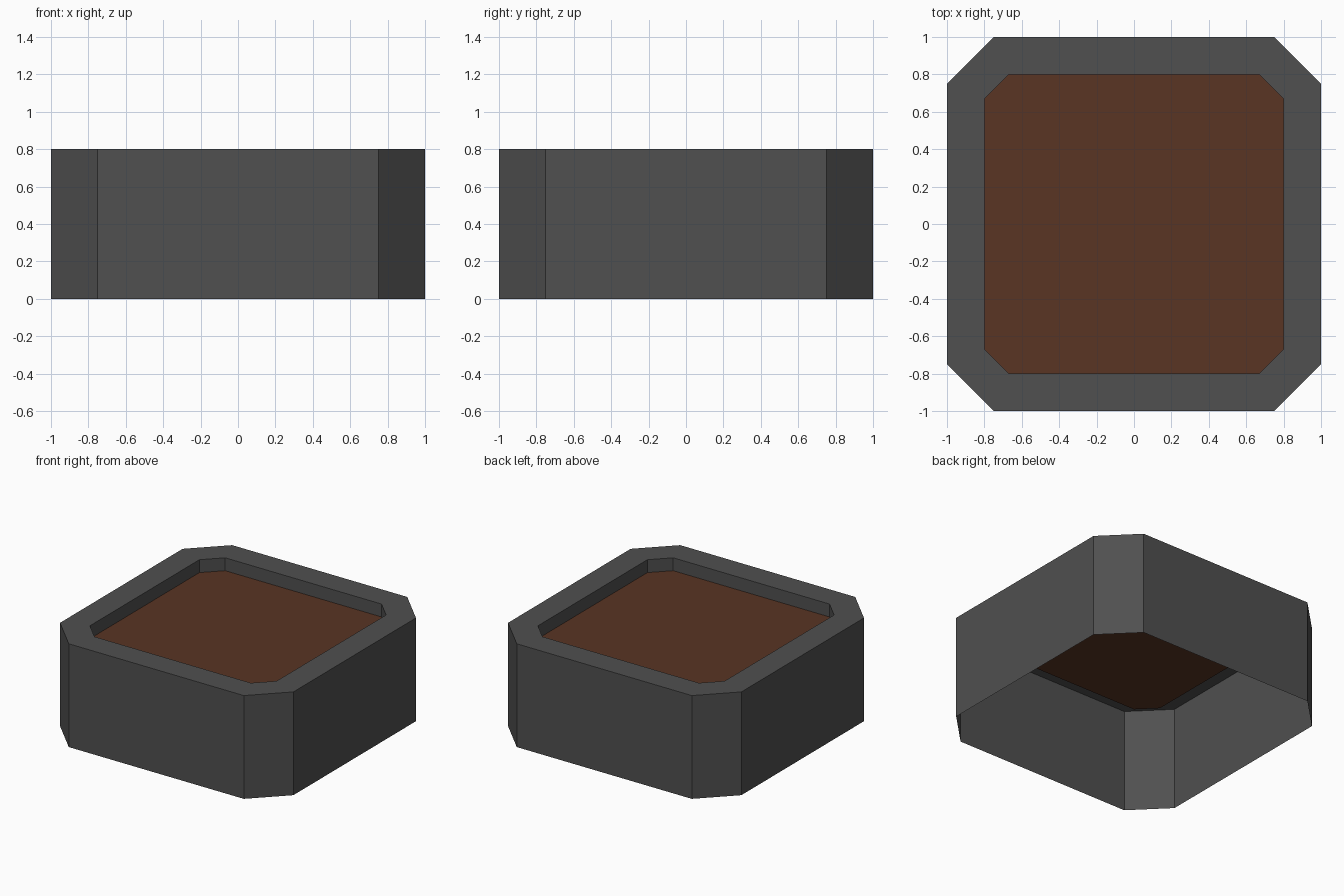
import bpy, bmesh

if "Cube" in bpy.data.objects:
    bpy.data.objects.remove(bpy.data.objects["Cube"])


def octagon(bm, half, flat, z):
    """Square ring of vertices with cut corners, counter-clockwise."""
    pts = [(half, -flat), (half, flat), (flat, half), (-flat, half),
           (-half, flat), (-half, -flat), (-flat, -half), (flat, -half)]
    return [bm.verts.new((x, y, z)) for x, y in pts]


def bridge(bm, a, b):
    for i in range(len(a)):
        j = (i + 1) % len(a)
        bm.faces.new((a[i], a[j], b[j], b[i]))


def make_object(name, bm, color):
    mesh = bpy.data.meshes.new(name)
    bm.to_mesh(mesh)
    bm.free()
    mat = bpy.data.materials.new(name + "_material")
    mat.diffuse_color = color
    mat.use_nodes = True
    mat.node_tree.nodes["Principled BSDF"].inputs["Base Color"].default_value = mat.diffuse_color
    mesh.materials.append(mat)
    obj = bpy.data.objects.new(name, mesh)
    bpy.context.collection.objects.link(obj)
    return obj


# Planter shell: open-bottomed outer wall, flat rim, short inner lip
bm = bmesh.new()
profile = [(1.0, 0.75, 0.0), (1.0, 0.75, 0.8), (0.8, 0.67, 0.8), (0.8, 0.67, 0.7)]
rings = [octagon(bm, *p) for p in profile]
for lower, upper in zip(rings, rings[1:]):
    bridge(bm, lower, upper)
make_object("planter_shell", bm, (0.08, 0.08, 0.08, 1))

# Soil sheet closing the lip just below the rim
bm = bmesh.new()
bm.faces.new(octagon(bm, 0.8, 0.67, 0.7))
make_object("soil", bm, (0.10, 0.035, 0.017, 1))
